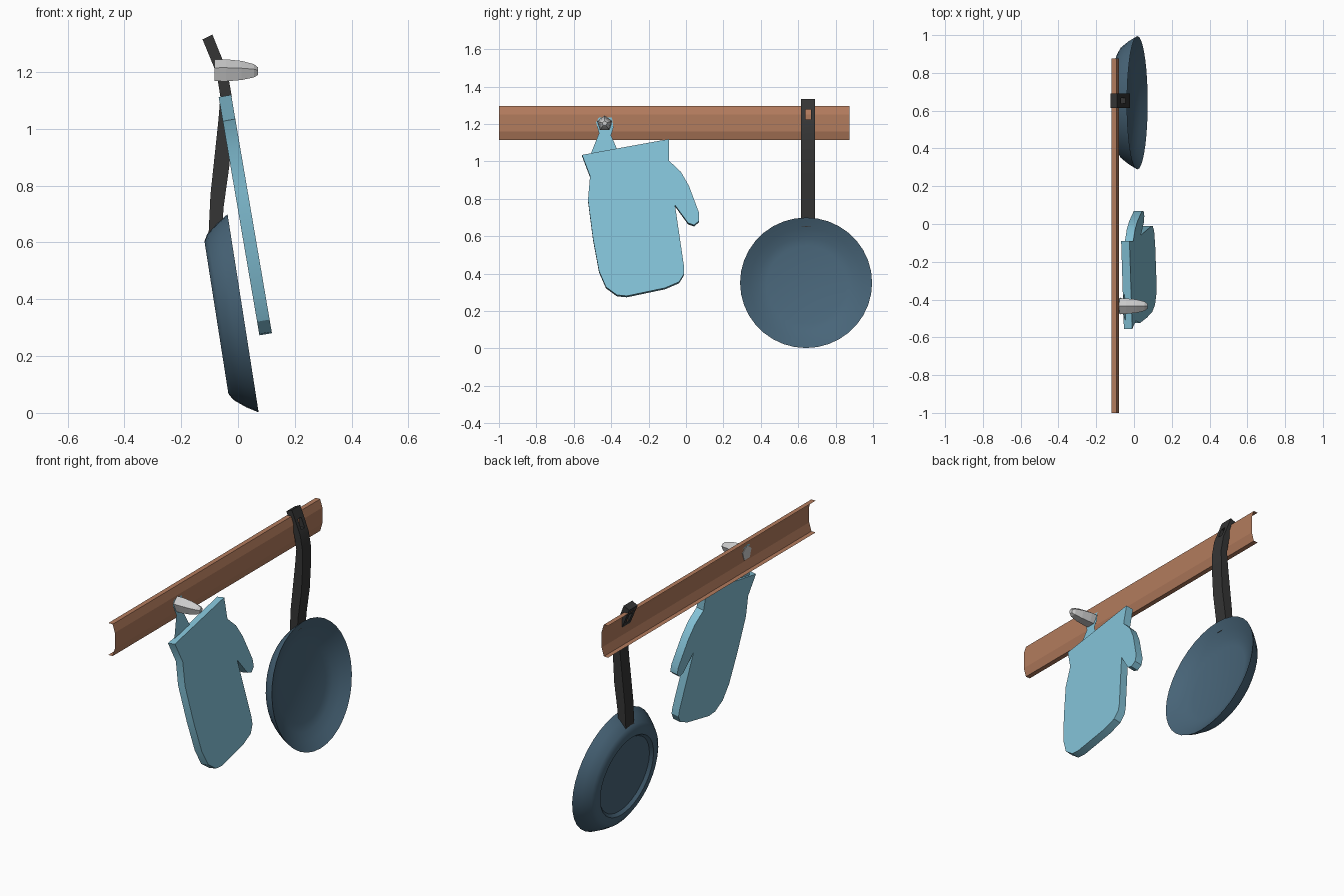
import bpy, bmesh, math
from mathutils import Vector

if "Cube" in bpy.data.objects:
    bpy.data.objects.remove(bpy.data.objects["Cube"])


def material(name, rgb):
    m = bpy.data.materials.new(name)
    m.diffuse_color = (*rgb, 1)
    m.use_nodes = True
    m.node_tree.nodes["Principled BSDF"].inputs["Base Color"].default_value = m.diffuse_color
    return m


BROWN = material("wood_brown", (0.45, 0.20, 0.11))
BLUE = material("cloth_blue", (0.23, 0.54, 0.68))
STEEL = material("pan_blue", (0.065, 0.13, 0.19))
BLACK = material("handle_black", (0.035, 0.035, 0.035))


def finish(name, bm, mat=None, smooth=None):
    bmesh.ops.recalc_face_normals(bm, faces=bm.faces)
    me = bpy.data.meshes.new(name)
    bm.to_mesh(me)
    bm.free()
    ob = bpy.data.objects.new(name, me)
    bpy.context.collection.objects.link(ob)
    if mat:
        me.materials.append(mat)
    if smooth:
        bpy.ops.object.select_all(action='DESELECT')
        ob.select_set(True)
        bpy.context.view_layer.objects.active = ob
        bpy.ops.object.shade_smooth_by_angle(angle=math.radians(smooth))
    return ob


def prism(name, pts, offset, mat, smooth=None):
    """Flat outline, extruded along offset (kept as a sheet if offset is None)."""
    bm = bmesh.new()
    f = bm.faces.new([bm.verts.new(p) for p in pts])
    if offset:
        r = bmesh.ops.extrude_face_region(bm, geom=[f], use_keep_orig=True)
        moved = [v for v in r["geom"] if isinstance(v, bmesh.types.BMVert)]
        bmesh.ops.translate(bm, verts=moved, vec=offset)
    return finish(name, bm, mat, smooth)


def lathe(name, profile, origin, axis, sides, mat=None, smooth=None, turn=0.0):
    """Rings of (radius, height) along axis; radius 0 makes a pole."""
    bm = bmesh.new()
    n = Vector(axis).normalized()
    u = Vector((0, 1, 0))
    w = n.cross(u)
    rings = []
    for r, h in profile:
        c = Vector(origin) + n * h
        count = sides if r else 1
        ring = []
        for i in range(count):
            a = turn + math.tau * i / sides
            ring.append(bm.verts.new(c + r * (u * math.cos(a) + w * math.sin(a))))
        rings.append(ring)
    for a, b in zip(rings, rings[1:]):
        for i in range(sides):
            j = (i + 1) % sides
            quad = [a[i % len(a)], a[j % len(a)], b[j % len(b)], b[i % len(b)]]
            bm.faces.new(list(dict.fromkeys(quad)))
    return finish(name, bm, mat, smooth)


# Wall rail: thin open channel, hollow towards the back
rail = [(-0.12, 1.113), (-0.093, 1.113), (-0.079, 1.16),
        (-0.079, 1.25), (-0.093, 1.295), (-0.12, 1.295)]
bm = bmesh.new()
ends = [[bm.verts.new((x, y, z)) for x, z in rail] for y in (-1.0, 0.875)]
for i in range(len(rail) - 1):
    bm.faces.new((ends[0][i], ends[0][i + 1], ends[1][i + 1], ends[1][i]))
finish("rail", bm, BROWN)

# Five-sided tapered peg
lathe("peg", [(0, 0), (0.042, 0), (0.043, 0.04), (0.037, 0.095),
              (0.026, 0.138), (0.014, 0.153), (0, 0.153)],
      (-0.082, -0.435, 1.202), (1, 0, 0), 5, turn=math.pi / 2)


# Oven mitt: slab leaning away from the wall
def lean(y, z, out=0.0):
    return (-0.068 + (1.112 - z) * 0.171 + out, y, z)


mitt = [(-.556, 1.027), (-.09, 1.112), (-.09, .995), (-.027, .936), (.016, .861),
        (.07, .717), (.07, .674), (.043, .652), (.011, .663), (-.059, .759),
        (-.011, .433), (-.011, .39), (-.037, .348), (-.112, .316), (-.316, .273),
        (-.369, .278), (-.428, .321), (-.465, .406), (-.497, .578), (-.524, .786),
        (-.513, .914)]
prism("oven_mitt", [lean(*p) for p in mitt], (0.044, 0, 0.0075), BLUE, 30)

# Hanging loop: single sheet behind the peg
loop = [(-.513, 1.03), (-.465, 1.15), (-.481, 1.208), (-.46, 1.244), (-.435, 1.25),
        (-.396, 1.235), (-.388, 1.18), (-.401, 1.139), (-.364, 1.055)]
prism("mitt_loop", [lean(y, z, 0.01) for y, z in loop], None, BLUE)

# Pan bowl: recessed base, outer wall, rim, inner wall and floor
lathe("pan", [(0, .016), (.22, .016), (.235, 0), (.272, 0), (.296, .014),
              (.329, .055), (.353, .095), (.338, .086), (.30, .064),
              (.255, .042), (.211, .03), (0, .03)],
      (-.076, .642, .336), (.988, 0, .155), 36, STEEL, 35)

# Pan handle: curved side profile across the width, with a hanging slot
side = [(-.125, 1.315), (-.075, 1.194), (-.062, 1.113), (-.07, 1.02), (-.084, .89),
        (-.097, .768), (-.104, .62), (-.055, .65), (-.051, .722), (-.030, .873),
        (-.023, 1.0), (-.022, 1.115), (-.037, 1.2), (-.09, 1.332)]
handle = prism("pan_handle", [(x, .615, z) for x, z in side], (0, .076, 0), BLACK, 30)

bm = bmesh.new()
bmesh.ops.create_cube(bm, size=1)
for v in bm.verts:
    v.co = Vector((v.co.x * 0.3 - 0.08, v.co.y * 0.03 + 0.653, v.co.z * 0.055 + 1.25))
cutter = finish("slot_cutter", bm)
cutter.hide_render = True
cutter.hide_viewport = True
cut = handle.modifiers.new("slot", 'BOOLEAN')
cut.operation = 'DIFFERENCE'
cut.object = cutter
cut.solver = 'EXACT'
